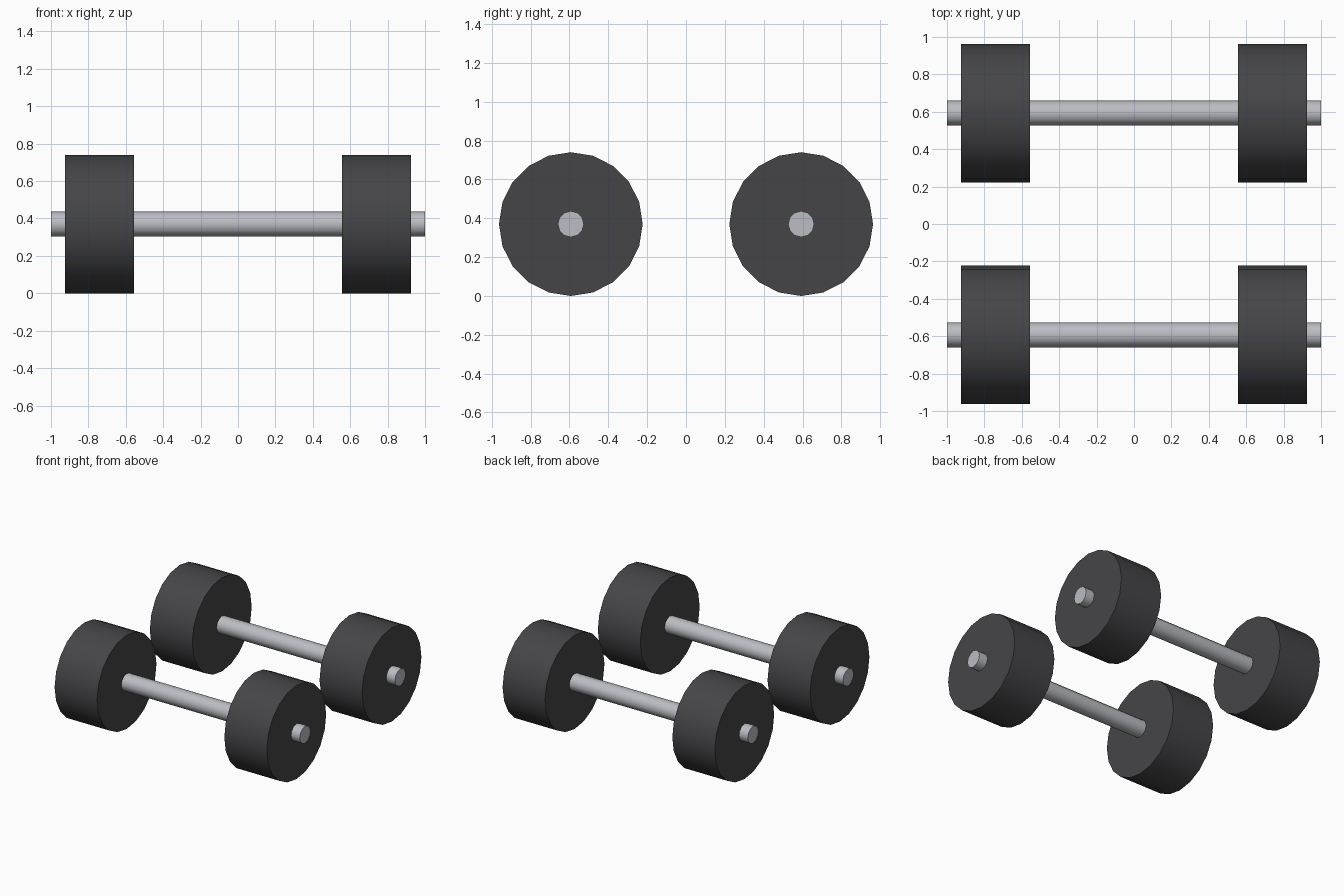
import bpy
import math

if "Cube" in bpy.data.objects:
    bpy.data.objects.remove(bpy.data.objects["Cube"])

RADIUS = 0.37


def material(name, color):
    mat = bpy.data.materials.new(name)
    mat.diffuse_color = color
    mat.use_nodes = True
    mat.node_tree.nodes["Principled BSDF"].inputs["Base Color"].default_value = mat.diffuse_color
    return mat


def x_cylinder(name, sides, radius, length, x, y, mat):
    bpy.ops.mesh.primitive_cylinder_add(
        vertices=sides, radius=radius, depth=length,
        location=(x, y, RADIUS), rotation=(0, math.pi / 2, 0))
    obj = bpy.context.object
    obj.name = name
    obj.data.materials.append(mat)
    bpy.ops.object.shade_smooth_by_angle(angle=math.radians(40))
    return obj


rubber = material("dark_rubber", (0.06, 0.06, 0.065, 1))
steel = material("steel", (0.5, 0.51, 0.55, 1))

# Two dumbbells, one in front of the other
for row, y in (("front", -0.593), ("back", 0.593)):
    # Steel bar running through both weights
    x_cylinder(f"{row}_bar", 12, 0.067, 2.0, 0, y, steel)
    # Heavy round weights
    for side, x in (("left", -0.74), ("right", 0.74)):
        x_cylinder(f"{row}_{side}_weight", 20, RADIUS, 0.37, x, y, rubber)
